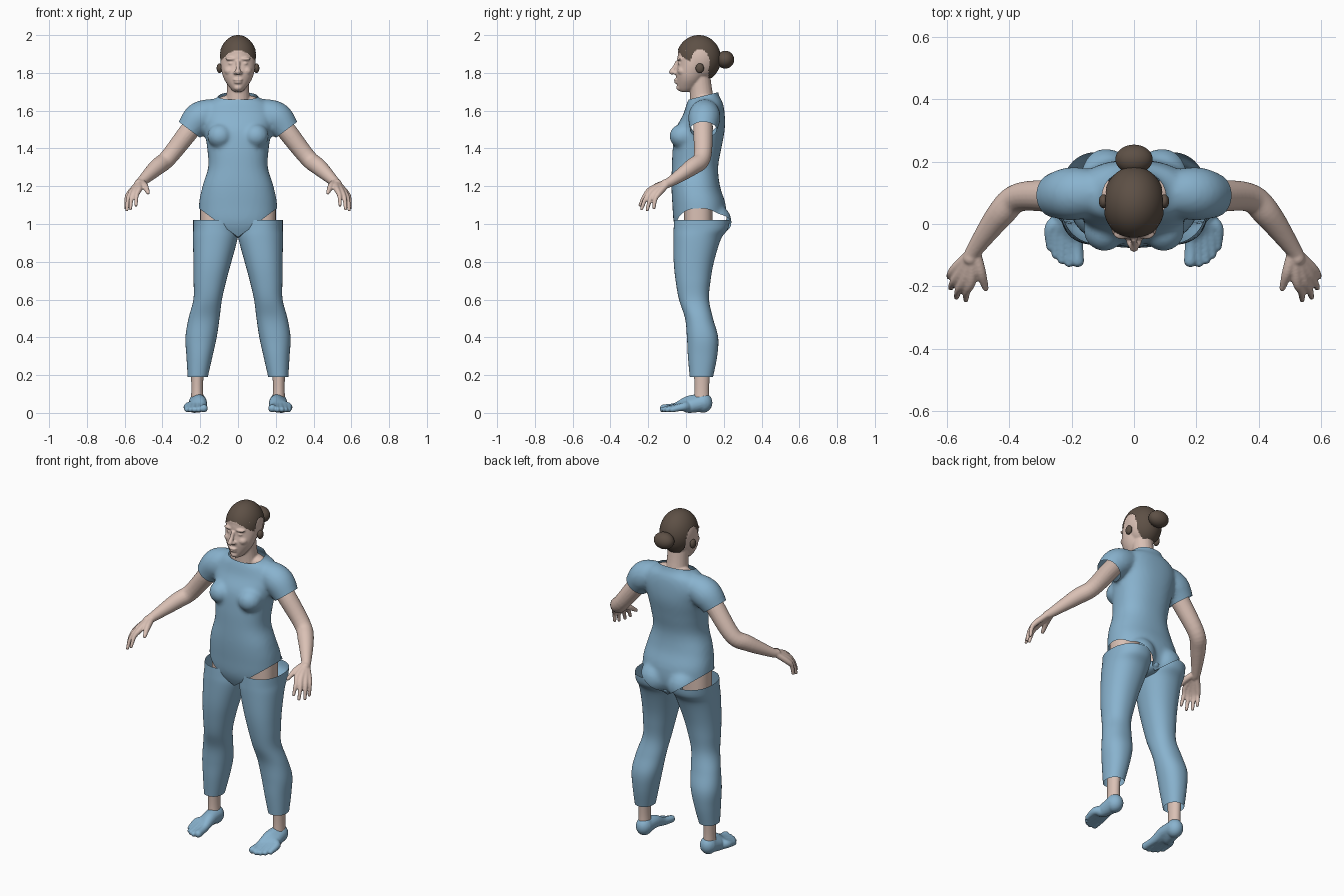
import bpy
import bmesh
from math import cos, sin, pi, copysign
from mathutils import Vector, Matrix

cube = bpy.data.objects.get("Cube")
if cube:
    bpy.data.objects.remove(cube, do_unlink=True)


def material(name, colour):
    mat = bpy.data.materials.new(name)
    mat.use_nodes = True
    mat.diffuse_color = (*colour, 1)
    mat.node_tree.nodes["Principled BSDF"].inputs["Base Color"].default_value = (*colour, 1)
    return mat


BLUE = material("blue cloth", (.25, .45, .62))
SKIN = material("skin", (.7, .53, .46))
HAIR = material("brown hair", (.11, .08, .06))


def spline(rows, steps=6):
    """Smooth in-between rows through the given rows."""
    out = []
    for i in range(len(rows) - 1):
        quad = (rows[max(i - 1, 0)], rows[i], rows[i + 1], rows[min(i + 2, len(rows) - 1)])
        for k in range(steps):
            t = k / steps
            out.append([b + t * (c - a) / 2 + t * t * (a - 2.5 * b + 2 * c - d / 2)
                        + t ** 3 * (3 * b - a - 3 * c + d) / 2 for a, b, c, d in zip(*quad)])
    return out + [list(rows[-1])]


def bridge(bm, rings, cap=True):
    loops = [[bm.verts.new(p) for p in ring] for ring in rings]
    n = len(loops[0])
    for low, high in zip(loops, loops[1:]):
        for i in range(n):
            j = (i + 1) % n
            bm.faces.new((low[i], low[j], high[j], high[i]))
    if cap:
        bm.faces.new(loops[0])
        bm.faces.new(loops[-1])


def loft(bm, rows, power=2, cap=True, sides=48):
    """Stacked level rings from rows of height, x range and y range."""
    def bend(v):
        return copysign(abs(v) ** (2 / power), v)
    rings = []
    for z, xa, xb, ya, yb in spline(rows):
        angles = [2 * pi * i / sides for i in range(sides)]
        rings.append([((xa + xb) / 2 + (xb - xa) / 2 * bend(cos(a)),
                       (ya + yb) / 2 + (yb - ya) / 2 * bend(sin(a)), z) for a in angles])
    bridge(bm, rings, cap)


def ball(bm, centre, radii, segments=24):
    bmesh.ops.create_uvsphere(bm, u_segments=segments, v_segments=segments * 2 // 3, radius=1,
                              matrix=Matrix.Translation(centre) @ Matrix.Diagonal((*radii, 1)))


def tube(bm, points, side=1, sides=20):
    """Round limb through points of x, y, z and radius, with a rounded tip."""
    path = [(Vector((side * x, y, z)), r) for x, y, z, r in spline(points)]
    ref = (path[-1][0] - path[0][0]).orthogonal()
    rings = []
    for i, (p, r) in enumerate(path):
        along = path[min(i + 1, len(path) - 1)][0] - path[max(i - 1, 0)][0]
        u = along.cross(ref).normalized()
        v = along.cross(u).normalized()
        rings.append([p + r * (u * cos(2 * pi * k / sides) + v * sin(2 * pi * k / sides))
                      for k in range(sides)])
    bridge(bm, rings)
    tip, r = path[-1]
    ball(bm, tip, (r, r, r))


def finish(bm, name, mat, voxel=0, smooth=0):
    """Turn the parts into an object, fused into one skin if a voxel size is given."""
    bmesh.ops.recalc_face_normals(bm, faces=bm.faces)
    mesh = bpy.data.meshes.new(name)
    bm.to_mesh(mesh)
    bm.free()
    obj = bpy.data.objects.new(name, mesh)
    bpy.context.scene.collection.objects.link(obj)
    if voxel:
        fuse = obj.modifiers.new("fuse", "REMESH")
        fuse.mode = "VOXEL"
        fuse.voxel_size = voxel
        soft = obj.modifiers.new("soften", "SMOOTH")
        soft.factor = .5
        soft.iterations = smooth
        bpy.context.view_layer.update()
        graph = bpy.context.evaluated_depsgraph_get()
        fused = bpy.data.meshes.new_from_object(obj.evaluated_get(graph))
        obj.modifiers.clear()
        obj.data = fused
    obj.data.materials.clear()
    obj.data.materials.append(mat)
    obj.data.shade_smooth()
    return obj


def cut(obj, point, normal, where=lambda c: True):
    """Remove what lies on the normal's side of a plane, among the chosen faces."""
    bm = bmesh.new()
    bm.from_mesh(obj.data)
    faces = [f for f in bm.faces if where(f.calc_center_median())]
    edges = {e for f in faces for e in f.edges}
    verts = {v for f in faces for v in f.verts}
    bmesh.ops.bisect_plane(bm, geom=[*faces, *edges, *verts], plane_co=point,
                           plane_no=Vector(normal).normalized(), clear_outer=True)
    bm.to_mesh(obj.data)
    bm.free()
    obj.data.shade_smooth()


SIDES = ((1, "left"), (-1, "right"))

# Shirt: torso, bust, seat and sleeves in one skin, opened at neck, cuffs and hem
bm = bmesh.new()
torso = [(.92, .13, -.03, .17), (1, .2, -.063, .21), (1.1, .207, -.072, .21),
         (1.2, .188, -.077, .18), (1.3, .158, -.075, .17), (1.4, .163, -.07, .187),
         (1.5, .178, -.055, .205), (1.58, .19, -.015, .205), (1.64, .16, .005, .195),
         (1.68, .1, .022, .175), (1.75, .085, .03, .16)]
loft(bm, [(z, -w, w, ya, yb) for z, w, ya, yb in torso], 2.3)
for s, label in SIDES:
    ball(bm, (s * .095, -.015, 1.465), (.068, .073, .066))
    ball(bm, (s * .09, .15, 1.01), (.09, .092, .095))
    tube(bm, [(.1, .1, 1.595, .07), (.2, .097, 1.563, .086),
              (.27, .09, 1.482, .068), (.33, .085, 1.41, .062)], s)
shirt = finish(bm, "shirt", BLUE, .011, 6)
cut(shirt, (0, .08, 1.675), (0, -.25, 1), lambda c: abs(c.x) < .11 and c.z > 1.6)
for s, label in SIDES:
    cut(shirt, (s * .252, .09, 1.495), (s * .6, 0, -.8),
        lambda c: c.x * s > .195 and c.z > 1.3)
    cut(shirt, (0, 0, .93), (s * .74, 0, -1))

# Gusset between the trouser legs
bm = bmesh.new()
ball(bm, (0, .075, .965), (.06, .125, .04))
finish(bm, "gusset", BLUE)

for s, label in SIDES:
    # Trouser leg, open at both ends and slanted at the inner top
    bm = bmesh.new()
    leg = [(1.06, 0, .237, -.06, .232), (.98, 0, .237, -.065, .225),
           (.92, .003, .238, -.067, .185), (.8, .035, .236, -.065, .148),
           (.7, .062, .235, -.055, .13), (.6, .085, .236, -.037, .122),
           (.5, .098, .262, -.005, .143), (.4, .113, .278, .005, .17),
           (.3, .135, .273, .01, .165), (.19, .16, .266, .02, .143)]
    loft(bm, [(z, s * a, s * b, c, d) for z, a, b, c, d in leg], 2.2, cap=False)
    trouser = finish(bm, label + "_trouser_leg", BLUE)
    cut(trouser, (0, 0, 1.02), (0, 0, 1))
    cut(trouser, (0, 0, .93), (s * -1.1, 0, 1))

    # Bare hip and ankle
    bm = bmesh.new()
    loft(bm, [(z, s * .04, s * .2, -.01, .14) for z in (.9, 1.02, 1.13)], 2.3)
    finish(bm, label + "_hip", SKIN)
    bm = bmesh.new()
    loft(bm, [(.05, s * .18, s * .25, .04, .125), (.13, s * .185, s * .247, .045, .122),
              (.26, s * .18, s * .25, .04, .13)])
    finish(bm, label + "_ankle", SKIN)

    # Foot: five rays from the heel to the toes
    bm = bmesh.new()
    toes = [(.181, -.118, .021), (.208, -.124, .015), (.231, -.114, .015),
            (.251, -.098, .014), (.268, -.073, .014)]
    for i, (x, y, r) in enumerate(toes):
        tube(bm, [(.213, .093, .055, .047), (.2 + .008 * i, .015, .055 - .005 * i, .036),
                  (.186 + .02 * i, -.055 + .01 * i, .032, .022),
                  (x, y, r + .003, r)], s)
    ball(bm, (s * .213, .09, .054), (.046, .05, .053))
    finish(bm, label + "_foot", BLUE, .005, 3)

    # Arm with a hand of four finger rays and a thumb
    bm = bmesh.new()
    tube(bm, [(.2, .09, 1.565, .05), (.26, .09, 1.49, .052), (.37, .085, 1.35, .046),
              (.43, .03, 1.3, .044), (.51, -.08, 1.225, .027), (.525, -.11, 1.213, .024)], s)
    fingers = [((.522, -.18, 1.187), (.54, -.243, 1.1)), ((.545, -.178, 1.177), (.57, -.235, 1.08)),
               ((.563, -.163, 1.168), (.588, -.205, 1.075)),
               ((.574, -.143, 1.163), (.593, -.17, 1.085))]
    for knuckle, tip in fingers:
        middle = [(a + b) / 2 for a, b in zip(knuckle, tip)]
        tube(bm, [(.518, -.09, 1.222, .018), (*knuckle, .016),
                  (middle[0] + .006, middle[1] - .006, middle[2] + .008, .012), (*tip, .009)], s)
    tube(bm, [(.51, -.09, 1.22, .018), (.492, -.155, 1.2, .017), (.476, -.207, 1.165, .01)], s)
    finish(bm, label + "_arm", SKIN, .005, 3)

    # Ear
    bm = bmesh.new()
    ball(bm, (s * .098, .073, 1.825), (.015, .022, .026))
    finish(bm, label + "_ear", HAIR)

# Head: skull, face and neck in one skin
bm = bmesh.new()
ball(bm, (0, .067, 1.875), (.094, .112, .119), 48)
face = [(1.7, .022, -.03, .02), (1.72, .042, -.044, .06), (1.76, .07, -.05, .09),
        (1.8, .085, -.053, .11), (1.85, .092, -.044, .12), (1.92, .088, -.042, .13)]
loft(bm, [(z, -w, w, ya, yb) for z, w, ya, yb in face])
tube(bm, [(0, .09, 1.6, .07), (0, .08, 1.7, .06), (0, .07, 1.79, .058)])
ball(bm, (0, .1, 1.645), (.12, .055, .042))
tube(bm, [(0, -.046, 1.862, .01), (0, -.06, 1.83, .011), (0, -.075, 1.805, .015)])
ball(bm, (0, -.05, 1.763), (.026, .015, .007))
ball(bm, (0, -.047, 1.75), (.022, .015, .008))
ball(bm, (0, -.03, 1.722), (.024, .022, .018))
for s, label in SIDES:
    ball(bm, (s * .014, -.06, 1.801), (.011, .012, .01))
    ball(bm, (s * .037, -.032, 1.874), (.03, .018, .009))
    ball(bm, (s * .036, -.026, 1.85), (.017, .018, .01))
    ball(bm, (s * .045, -.015, 1.81), (.028, .03, .025))
finish(bm, "head", SKIN, .005, 3)


# Hair cap, trimmed along the forehead, around the ears and at the nape
def bare(c):
    around_ear = ((c.y - .075) / .05) ** 2 + ((c.z - 1.85) / .075) ** 2 < 1
    forehead = c.y < .035 and c.z < 1.92 - 7 * c.x * c.x
    return around_ear or forehead or c.z < 1.775 or (c.y < .12 and c.z < 1.85)


bm = bmesh.new()
ball(bm, (0, .067, 1.875), (.1, .118, .125), 120)
bmesh.ops.delete(bm, geom=[f for f in bm.faces if bare(f.calc_center_median())], context="FACES")
finish(bm, "hair", HAIR)

# Hair bun
bm = bmesh.new()
ball(bm, (0, .208, 1.87), (.06, .047, .047), 32)
finish(bm, "hair_bun", HAIR)
